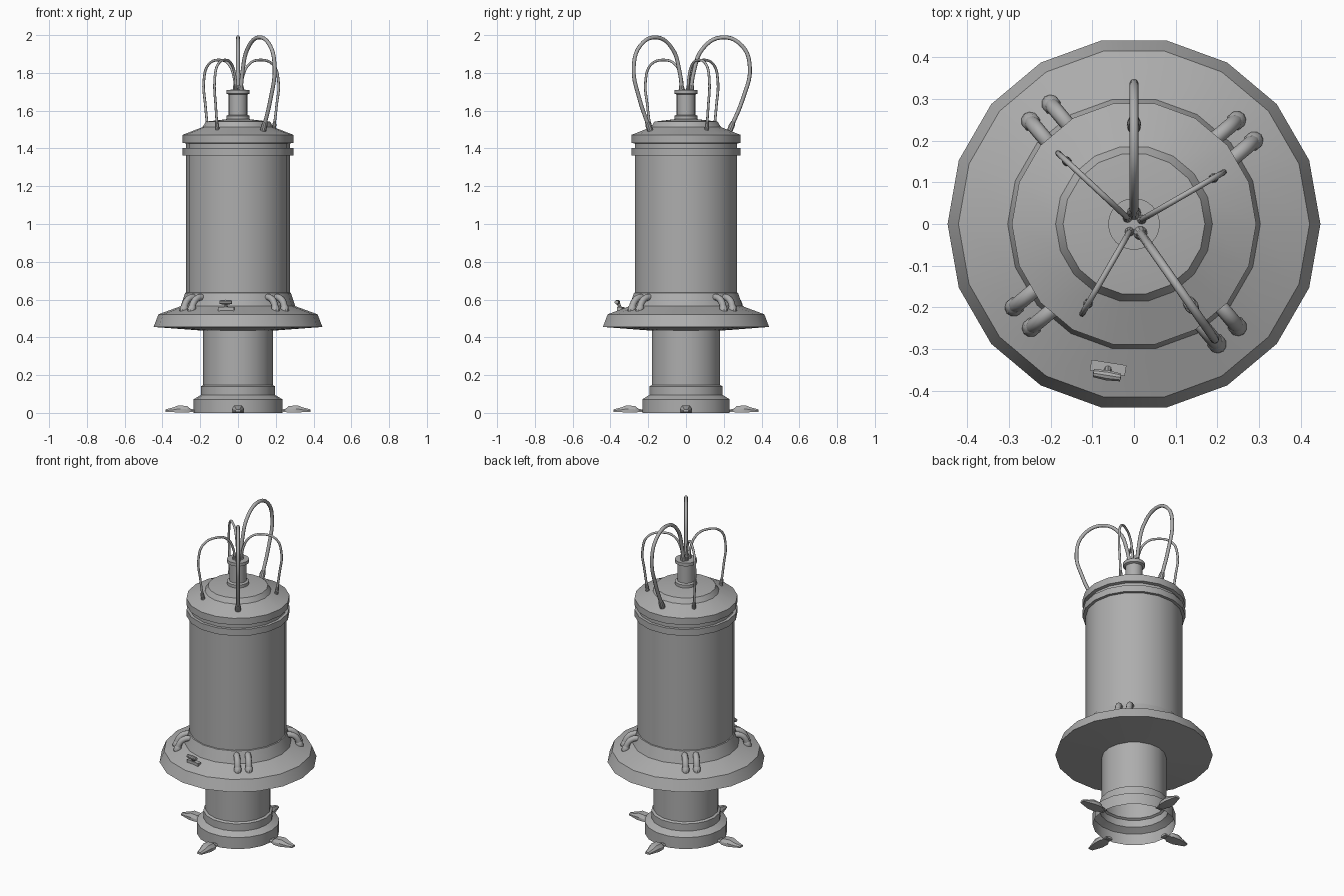
import bpy, bmesh
from math import sin, cos, pi, radians
from mathutils import Vector, Matrix

if "Cube" in bpy.data.objects:
    bpy.data.objects.remove(bpy.data.objects["Cube"])

SIDES = 18
grey = bpy.data.materials.new("dark_grey")
grey.diffuse_color = (.42, .42, .42, 1)
grey.use_nodes = True
grey.node_tree.nodes["Principled BSDF"].inputs["Base Color"].default_value = grey.diffuse_color


def finish(obj, angle=35):
    obj.data.materials.clear()
    obj.data.materials.append(grey)
    bpy.ops.object.select_all(action='DESELECT')
    obj.select_set(True)
    bpy.context.view_layer.objects.active = obj
    bpy.ops.object.shade_smooth_by_angle(angle=radians(angle))
    return obj


def from_bmesh(name, bm, matrix=None):
    me = bpy.data.meshes.new(name)
    bm.to_mesh(me)
    bm.free()
    obj = bpy.data.objects.new(name, me)
    bpy.context.collection.objects.link(obj)
    if matrix:
        me.transform(matrix)
    return finish(obj)


def lathe(name, profile, sides=SIDES, matrix=None):
    """Revolve (radius, z) points, listed bottom to top, about z."""
    bm = bmesh.new()
    rings = []
    for r, z in profile:
        if r == 0:
            rings.append([bm.verts.new((0, 0, z))] * sides)
        else:
            rings.append([bm.verts.new((r * cos(2 * pi * i / sides), r * sin(2 * pi * i / sides), z))
                          for i in range(sides)])
    for a, b in zip(rings, rings[1:]):
        for i in range(sides):
            j = (i + 1) % sides
            quad = list(dict.fromkeys((a[i], a[j], b[j], b[i])))
            bm.faces.new(quad)
    return from_bmesh(name, bm, matrix)


def tube(name, points, radius, res=5, sub=2):
    """Round tube along a smooth path."""
    cu = bpy.data.curves.new(name, 'CURVE')
    cu.dimensions = '3D'
    cu.bevel_depth = radius
    cu.bevel_resolution = sub
    cu.resolution_u = res
    cu.use_fill_caps = True
    sp = cu.splines.new('BEZIER')
    sp.bezier_points.add(len(points) - 1)
    for bp, p in zip(sp.bezier_points, points):
        bp.co = p
        bp.handle_left_type = bp.handle_right_type = 'AUTO'
    obj = bpy.data.objects.new(name, cu)
    bpy.context.collection.objects.link(obj)
    bpy.ops.object.select_all(action='DESELECT')
    obj.select_set(True)
    bpy.context.view_layer.objects.active = obj
    bpy.ops.object.convert(target='MESH')
    return finish(bpy.context.view_layer.objects.active, 50)


def polar(angle, r, z, side=0.0):
    a = radians(angle)
    return Vector((r * cos(a) - side * sin(a), r * sin(a) + side * cos(a), z))


# Main body, built as stacked turned parts (open underneath)
lathe("base_column", [(.235, 0), (.235, .072), (.197, .095), (.197, .14), (.184, .147), (.184, .45)])
lathe("skirt", [(.18, .435), (.447, .455), (.421, .522), (.303, .565), (.28, .635), (.27, .64)])
lathe("body", [(.275, .62), (.275, 1.43)])
lathe("body_band", [(.27, 1.362), (.293, 1.362), (.293, 1.402), (.27, 1.402)])
lathe("lid", [(.27, 1.425), (.293, 1.43), (.293, 1.472), (.188, 1.513), (.17, 1.542), (0, 1.562)])
lathe("neck", [(.062, 1.545), (.062, 1.573), (.049, 1.578), (.049, 1.685), (.062, 1.69),
               (.062, 1.71), (0, 1.712)], 24)

# Looping cables with end plugs
small = [(.02, 1.70), (.03, 1.78), (.07, 1.848), (.13, 1.868), (.215, 1.843), (.247, 1.76), (.235, 1.62), (.22, 1.51)]
large = [(.025, 1.70), (.04, 1.80), (.09, 1.93), (.19, 1.988), (.295, 1.945), (.338, 1.83), (.30, 1.66), (.238, 1.51)]
for angle, path, thick in ((90, large, .0105), (-55, large, .0105),
                           (30, small, .007), (137, small, .007), (-120, small, .007)):
    tube("cable", [polar(angle, r, z) for r, z in path], thick)
    for (r, z), (r2, z2) in ((path[0], path[1]), (path[-1], path[-2])):
        foot, nxt = polar(angle, r, z), polar(angle, r2, z2)
        lean = (nxt - foot).to_track_quat('Z', 'Y').to_matrix().to_4x4()
        lathe("cable_plug", [(thick * 1.5, -.02), (thick * 1.6, .012), (thick * 1.1, .035)], 10,
              Matrix.Translation(foot) @ lean)

# Pairs of elbow pipes around the collar
for angle in (40, 130, 220, 310):
    for side in (-.032, .032):
        path = [(.265, .61), (.30, .61), (.33, .59), (.35, .54)]
        tube("elbow_pipe", [polar(angle, r, z, side) for r, z in path], .018, 4)
        tip = (Matrix.Translation(polar(angle, .348, .545, side)) @ Matrix.Rotation(radians(angle), 4, 'Z')
               @ Matrix.Rotation(radians(-20), 4, 'Y'))
        lathe("pipe_collar", [(.019, -.018), (.022, -.005), (.022, .012), (.018, .022)], 10, tip)

# Valve with a small bar handle on the front of the skirt
valve = Matrix.Translation((-.062, -.345, .55)) @ Matrix.Rotation(radians(-9), 4, 'Z')
bm = bmesh.new()
bmesh.ops.create_cube(bm, size=1, matrix=Matrix.Diagonal((.085, .026, .02, 1)))
from_bmesh("valve_base", bm, valve)
lathe("valve_stem", [(.009, 0), (.009, .035)], 8,
      valve @ Matrix.Rotation(radians(25), 4, 'X'))
lathe("valve_handle", [(0, -.034), (.010, -.033), (.013, 0), (.010, .033), (0, .034)], 10,
      valve @ Matrix.Translation((0, -.018, .036)) @ Matrix.Rotation(pi / 2, 4, 'Y'))

# Four clamp feet: (distance, half width, underside z, top z)
sections = [(.215, .02, .004, .018), (.25, .022, .004, .02), (.268, .033, .002, .036),
            (.315, .033, .002, .04), (.345, .025, .004, .028), (.385, .014, .006, .018)]
for k in range(4):
    bm = bmesh.new()
    loops = []
    for x, w, lo, hi in sections:
        mid = (lo + hi) / 2
        loops.append([bm.verts.new(p) for p in ((x, -w, lo), (x, w, lo), (x, w, mid),
                                                (x, w * .6, hi), (x, -w * .6, hi), (x, -w, mid))])
    for a, b in zip(loops, loops[1:]):
        for i in range(6):
            bm.faces.new((a[i], a[(i + 1) % 6], b[(i + 1) % 6], b[i]))
    bm.faces.new(loops[0])
    bm.faces.new(loops[-1])
    bmesh.ops.recalc_face_normals(bm, faces=bm.faces)
    from_bmesh("clamp_foot", bm, Matrix.Rotation(k * pi / 2, 4, 'Z'))
